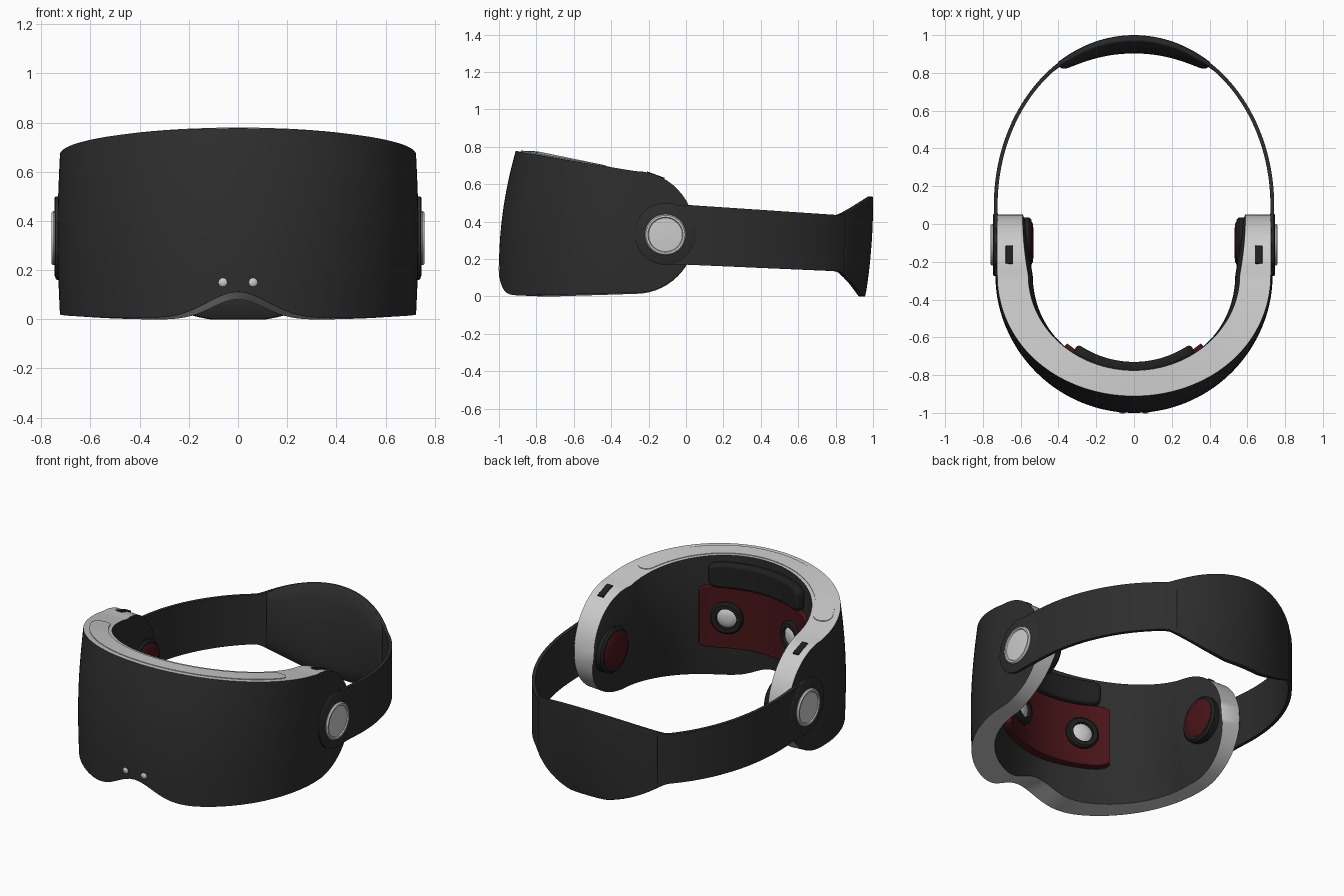
import bpy, bmesh
from math import sin, cos, pi, sqrt, exp, radians
from mathutils import Vector

if "Cube" in bpy.data.objects:
    bpy.data.objects.remove(bpy.data.objects["Cube"])


def material(name, rgb):
    m = bpy.data.materials.new(name)
    m.diffuse_color = (*rgb, 1)
    m.use_nodes = True
    m.node_tree.nodes["Principled BSDF"].inputs["Base Color"].default_value = m.diffuse_color
    return m


DARK = material("dark_plastic", (0.026, 0.026, 0.027))
BLACK = material("black_rubber", (0.014, 0.014, 0.015))
LIGHT = material("light_grey", (0.55, 0.55, 0.55))
RED = material("dark_red", (0.065, 0.007, 0.009))


def finish(name, bm, mats, bevel=0, angle=35):
    bmesh.ops.remove_doubles(bm, verts=bm.verts, dist=1e-5)
    bmesh.ops.recalc_face_normals(bm, faces=bm.faces)
    me = bpy.data.meshes.new(name)
    bm.to_mesh(me)
    bm.free()
    for m in mats:
        me.materials.append(m)
    ob = bpy.data.objects.new(name, me)
    bpy.context.collection.objects.link(ob)
    bpy.ops.object.select_all(action='DESELECT')
    ob.select_set(True)
    bpy.context.view_layer.objects.active = ob
    bpy.ops.object.shade_smooth_by_angle(angle=radians(angle))
    if bevel:
        b = ob.modifiers.new("bevel", 'BEVEL')
        b.width, b.segments, b.limit_method, b.angle_limit = bevel, 3, 'ANGLE', radians(50)
    return ob


def slab(name, outer, inner, cols, n, mats, bevel=0, caps=True):
    """Curved slab: a ring of outer and inner points per column; rim uses the last material."""
    bm = bmesh.new()
    vs = [i / (n - 1) for i in range(n)]
    rings = [[bm.verts.new(outer(c, v)) for v in vs] +
             [bm.verts.new(inner(c, v)) for v in reversed(vs)] for c in cols]
    for a, b in zip(rings, rings[1:]):
        for j in range(2 * n):
            k = (j + 1) % (2 * n)
            f = bm.faces.new((a[j], a[k], b[k], b[j]))
            f.material_index = len(mats) - 1 if j in (n - 1, 2 * n - 1) else 0
    if caps:
        bm.faces.new(rings[0])
        bm.faces.new(rings[-1])
    return finish(name, bm, mats, bevel)


def lathe(name, profile, origin, axis, mat, seg=40):
    """Turn (radius, height) points about an axis."""
    q = Vector(axis).to_track_quat('Z', 'Y')
    bm = bmesh.new()
    rings = [[bm.verts.new(Vector(origin) + q @ Vector(
        (r * cos(2 * pi * i / seg), r * sin(2 * pi * i / seg), h))) for i in range(seg)]
        for r, h in profile]
    for a, b in zip(rings, rings[1:]):
        for i in range(seg):
            k = (i + 1) % seg
            bm.faces.new((a[i], a[k], b[k], b[i]))
    bm.faces.new(rings[0])
    bm.faces.new(rings[-1])
    return finish(name, bm, [mat])


def spread(a, b, n):
    return [a + (b - a) * i / n for i in range(n + 1)]


# Visor: columns are (cos, sin, straight fraction) along the U-shaped plan
def visor_z(col, v, nose):
    c, s, f = col
    h = sqrt(max(0, 1 - (1 - f) ** 2))
    top = 0.335 + (0.335 + 0.107 * s) * h
    bottom = 0.335 - (0.315 + 0.018 * s) * h + nose * exp(-(0.725 * c / 0.175) ** 2)
    return bottom + (top - bottom) * v, h


def visor_outer(col, v):
    c, s, f = col
    z, h = visor_z(col, v, 0.11)
    depth = 0.73 - 0.09 * max(0, (z - 0.15) / 0.63) ** 2
    return Vector(((0.724 + 0.01 * sin(pi * v) * h) * c, 0.05 - 0.32 * f - depth * s, z))


def visor_inner(col, v):
    c, s, f = col
    z, h = visor_z(col, v, 0.085)
    low = 0.06 * (1 - v) ** 2 * h
    side = 0.59 - 0.03 * f * f - 0.035 * sin(pi * v) * abs(c) * h + low
    return Vector((side * c, 0.05 - 0.32 * f - (0.505 + low) * s, z - 0.006 * h))


end = [1 - cos(p) for p in spread(0, pi / 2, 14)]
columns = ([(1, 0, f) for f in end[:-1]] + [(cos(t), sin(t), 1) for t in spread(0, pi, 72)] +
           [(-1, 0, f) for f in reversed(end[:-1])])
slab("visor_shell", visor_outer, visor_inner, columns, 14, [DARK, LIGHT], caps=False)


# Raised brow strip along the top rim
def strip_edge(side):
    def point(t, v):
        a = pi / 2 + t * radians(74)
        col = (cos(a), sin(a), 1)
        w = 0.33 * sqrt(max(0, 1 - (max(0, abs(t) - 0.93) / 0.07) ** 2))
        k = 0.54 + side * w
        return visor_outer(col, 1).lerp(visor_inner(col, 1), k) + Vector((0, 0, 0.004 - 0.01 * (1 - v)))
    return point


ts = spread(-1, -0.93, 8) + spread(-0.93, 0.93, 60)[1:-1] + spread(0.93, 1, 8)
slab("brow_strip", strip_edge(-1), strip_edge(1), ts, 2, [LIGHT], caps=False)


# Parts following the inner wall: red optics panel and forehead pad
def wall(d, z_mid, half, spread_deg, corner):
    def point(t, v):
        a = pi / 2 + t * radians(spread_deg)
        z = z_mid + half * (1 - corner * abs(t) ** 14) * (2 * v - 1)
        return Vector(((0.59 - d) * cos(a), -0.15 - (0.625 - d) * sin(a), z))
    return point


ts = spread(-1, 1, 36)
slab("optics_panel", wall(-0.045, 0.39, 0.19, 38, 0.12), wall(0.014, 0.39, 0.19, 38, 0.12), ts, 2, [RED], 0.005)
slab("forehead_pad", wall(-0.01, 0.65, 0.075, 33, 0.35), wall(0.045, 0.65, 0.075, 33, 0.35), ts, 2, [BLACK], 0.02)


# Head strap and rear pad: columns are (cos, sin, centre y, pad position)
def strap(d, bulge=0):
    def point(col, v):
        c, s, y0, t = col
        y = y0 + 0.897 * s
        e = max(0, (y - 0.815) / 0.18)
        e = 1.08 * e * e / (e + 0.08)
        top = 0.49 - 0.055 * max(0, y) / 0.82 + 0.11 * e
        bottom = 0.17 - 0.035 * max(0, y) / 0.82 - 0.135 * e
        z = bottom + (top - bottom) * v
        k = d
        if bulge:
            k += bulge * (0.35 + 0.65 * sqrt(max(0, 1 - t * t))) * (0.25 + 0.75 * sqrt(max(0, sin(pi * v))))
        tilt = 0.04 * (max(0, 0.5 - z) / 0.5) ** 2 * e
        return Vector(((0.742 - k) * c, y0 + (0.897 - k) * s - tilt, max(0, z)))
    return point


path = ([(1, 0, y, 0) for y in spread(-0.1, 0.1, 4)[:-1]] +
        [(cos(a), sin(a), 0.1, 0) for a in spread(0, pi, 80)] +
        [(-1, 0, y, 0) for y in spread(0.1, -0.1, 4)[1:]])
slab("head_strap", strap(0), strap(0.02), path, 8, [DARK])
pad = [(cos(pi / 2 + t * 0.575), sin(pi / 2 + t * 0.575), 0.1, t) for t in spread(-1, 1, 40)]
slab("rear_pad", strap(-0.003), strap(0.01, 0.07), pad, 14, [DARK], 0.006)


# Paired details
for x, side in ((1, "right"), (-1, "left")):
    ax = (x, 0, 0)
    lathe("hinge_plate_" + side, [(0.165, 0), (0.165, 0.022), (0.158, 0.026)], (x * 0.72, -0.11, 0.335), ax, DARK, 56)
    lathe("hinge_button_" + side, [(0.11, 0), (0.11, 0.018), (0.104, 0.026), (0.094, 0.026), (0.09, 0.02),
                                   (0.04, 0.023)], (x * 0.733, -0.11, 0.33), ax, LIGHT, 48)
    lathe("ear_pad_" + side, [(0.135, 0), (0.135, 0.04), (0.122, 0.052), (0.1, 0.052)],
          (x * 0.595, -0.1, 0.335), (-x, 0, 0), BLACK)
    lathe("ear_speaker_" + side, [(0.112, 0), (0.112, 0.028), (0.1, 0.036), (0.04, 0.038)],
          (x * 0.57, -0.1, 0.335), (-x, 0, 0), RED)
    tilt = (-0.35 * x, 1, 0)
    lathe("lens_ring_" + side, [(0.095, 0), (0.095, 0.06), (0.085, 0.07), (0.06, 0.07), (0.055, 0.05)],
          (x * 0.235, -0.755, 0.39), tilt, BLACK)
    lathe("lens_" + side, [(0.058, 0), (0.058, 0.055), (0.045, 0.064), (0.02, 0.07)],
          (x * 0.235, -0.755, 0.39), tilt, LIGHT)
    lathe("front_sensor_" + side, [(0.02, 0), (0.02, 0.03), (0.014, 0.036), (0.006, 0.038)],
          (x * 0.06, -0.965, 0.15), (0, -1, 0), LIGHT, 24)
    # Slot on top of the side arm
    bm = bmesh.new()
    bmesh.ops.create_cube(bm, size=1)
    bmesh.ops.scale(bm, vec=(0.04, 0.1, 0.024), verts=bm.verts)
    slot = finish("arm_slot_" + side, bm, [BLACK], 0.003)
    slot.location = (x * 0.66, -0.165, 0.64)
    slot.rotation_euler.x = radians(-20)
